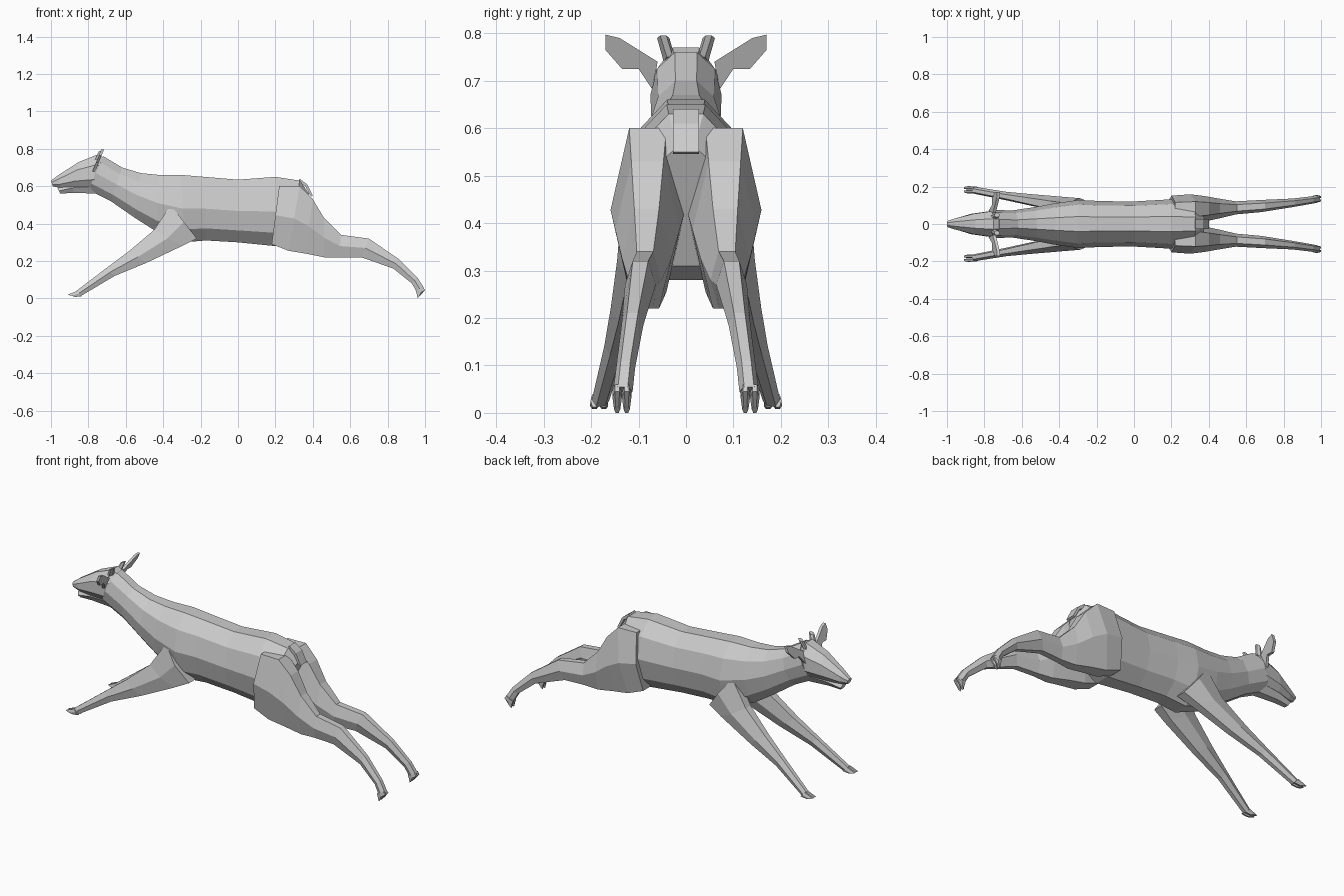
import bpy
import bmesh
from math import sin, cos, pi, hypot

cube = bpy.data.objects.get("Cube")
if cube:
    bpy.data.objects.remove(cube, do_unlink=True)

# Single hide colour
grey = (.6, .6, .6, 1)
hide = bpy.data.materials.new("grey hide")
hide.use_nodes = True
hide.diffuse_color = grey
hide.node_tree.nodes["Principled BSDF"].inputs["Base Color"].default_value = grey


def finish(name, bm):
    """Turn the finished bmesh into a flat-shaded object."""
    bmesh.ops.recalc_face_normals(bm, faces=bm.faces)
    mesh = bpy.data.meshes.new(name)
    bm.to_mesh(mesh)
    bm.free()
    mesh.materials.append(hide)
    part = bpy.data.objects.new(name, mesh)
    bpy.context.collection.objects.link(part)


def loft(name, sides, rings, base, ratio, spread=(0, 0), power=1, side=1):
    """Join polygonal rings, each given by its top (x, z) and bottom (x, z).

    The half width follows the ring height (base + ratio * height), and the
    sideways position runs along x between the two values of spread.
    """
    bm = bmesh.new()
    loops = []
    first, last = rings[0][0], rings[-1][0]
    for top_x, top_z, low_x, low_z in rings:
        progress = (top_x - first) / (last - first)
        middle = spread[0] + (spread[1] - spread[0]) * progress ** power
        width = base + ratio * hypot(top_x - low_x, top_z - low_z)
        loop = []
        for i in range(sides):
            angle = 2 * pi * (i + .5) / sides
            height = (1 + cos(angle) / cos(pi / sides)) / 2
            loop.append(bm.verts.new((
                low_x + (top_x - low_x) * height,
                side * (middle + width * sin(angle)),
                low_z + (top_z - low_z) * height)))
        loops.append(loop)
    for near, far in zip(loops, loops[1:]):
        for i in range(sides):
            j = (i + 1) % sides
            bm.faces.new((near[i], near[j], far[j], far[i]))
    bm.faces.new(loops[0])
    bm.faces.new(loops[-1])
    finish(name, bm)


def ear(name, outline, side):
    """Thin leaf, leaning back towards its tip."""
    bm = bmesh.new()
    face = bm.faces.new([bm.verts.new((.4 * z - 1.05, side * y, z))
                         for y, z in outline])
    grown = bmesh.ops.extrude_face_region(bm, geom=[face])["geom"]
    moved = [item for item in grown if isinstance(item, bmesh.types.BMVert)]
    bmesh.ops.translate(bm, verts=moved, vec=(.015, 0, 0))
    finish(name, bm)


# Neck and trunk
loft("body", 10, [
    (-.72, .76, -.8, .58),
    (-.62, .7, -.68, .52),
    (-.52, .67, -.55, .43),
    (-.42, .66, -.44, .36),
    (-.3, .66, -.29, .3),
    (-.18, .65, -.17, .31),
    (0, .635, 0, .3),
    (.2, .65, .2, .28),
    (.33, .63, .27, .31),
    (.38, .56, .32, .42),
], base=.01, ratio=.33)

# Head and jaw
loft("head", 8, [
    (-1, .63, -.99, .6),
    (-.96, .66, -.95, .59),
    (-.85, .73, -.88, .585),
    (-.75, .77, -.78, .58),
    (-.67, .73, -.7, .6),
], base=.007, ratio=.35)
loft("jaw", 6, [
    (-.965, .59, -.95, .56),
    (-.88, .62, -.88, .565),
    (-.75, .64, -.75, .56),
], base=.01, ratio=.45)

# Tail flap hanging over the rump
loft("tail", 4, [
    (.33, .64, .32, .62),
    (.37, .61, .36, .6),
    (.4, .55, .39, .545),
], base=.038, ratio=0)

for label, side in (("left", -1), ("right", 1)):
    # Hind leg: haunch, hock and cannon
    loft("hind_leg_" + label, 6, [
        (.22, .6, .18, .29),
        (.33, .6, .27, .255),
        (.4, .53, .36, .24),
        (.46, .43, .46, .22),
        (.55, .34, .54, .22),
        (.7, .32, .66, .22),
        (.86, .21, .83, .16),
        (.96, .11, .93, .08),
        (.995, .055, .955, .035),
    ], base=.012, ratio=.19, spread=(.08, .133), power=2.5, side=side)

    # Front leg: shoulder, forearm and cannon
    loft("front_leg_" + label, 6, [
        (-.36, .5, -.22, .32),
        (-.45, .365, -.3, .28),
        (-.58, .255, -.49, .19),
        (-.7, .165, -.66, .12),
        (-.865, .04, -.84, .013),
    ], base=.012, ratio=.18, spread=(.085, .18), side=side)

    # Cloven hooves, two toes on each foot
    for toe, shift in (("inner", -.01), ("outer", .01)):
        hind, front = .135 + shift, .183 + shift
        loft(f"hind_toe_{toe}_{label}", 6, [
            (.99, .06, .95, .04),
            (1, .045, .957, .02),
            (.975, .015, .96, 0),
        ], base=.004, ratio=.12, spread=(hind, hind), side=side)
        loft(f"front_toe_{toe}_{label}", 6, [
            (-.86, .04, -.835, .012),
            (-.91, .02, -.87, .008),
        ], base=.004, ratio=.12, spread=(front, front), side=side)

    # Ear with a narrow stalk and a broad leaf
    ear("ear_" + label, [(.07, .68), (.1, .725), (.135, .725), (.17, .765),
                         (.17, .797), (.14, .79), (.1, .765), (.06, .74)], side)

    # Short horn stub
    loft("horn_" + label, 6, [
        (-.735, .75, -.77, .73),
        (-.72, .795, -.745, .785),
    ], base=.013, ratio=0, spread=(.034, .048), side=side)
